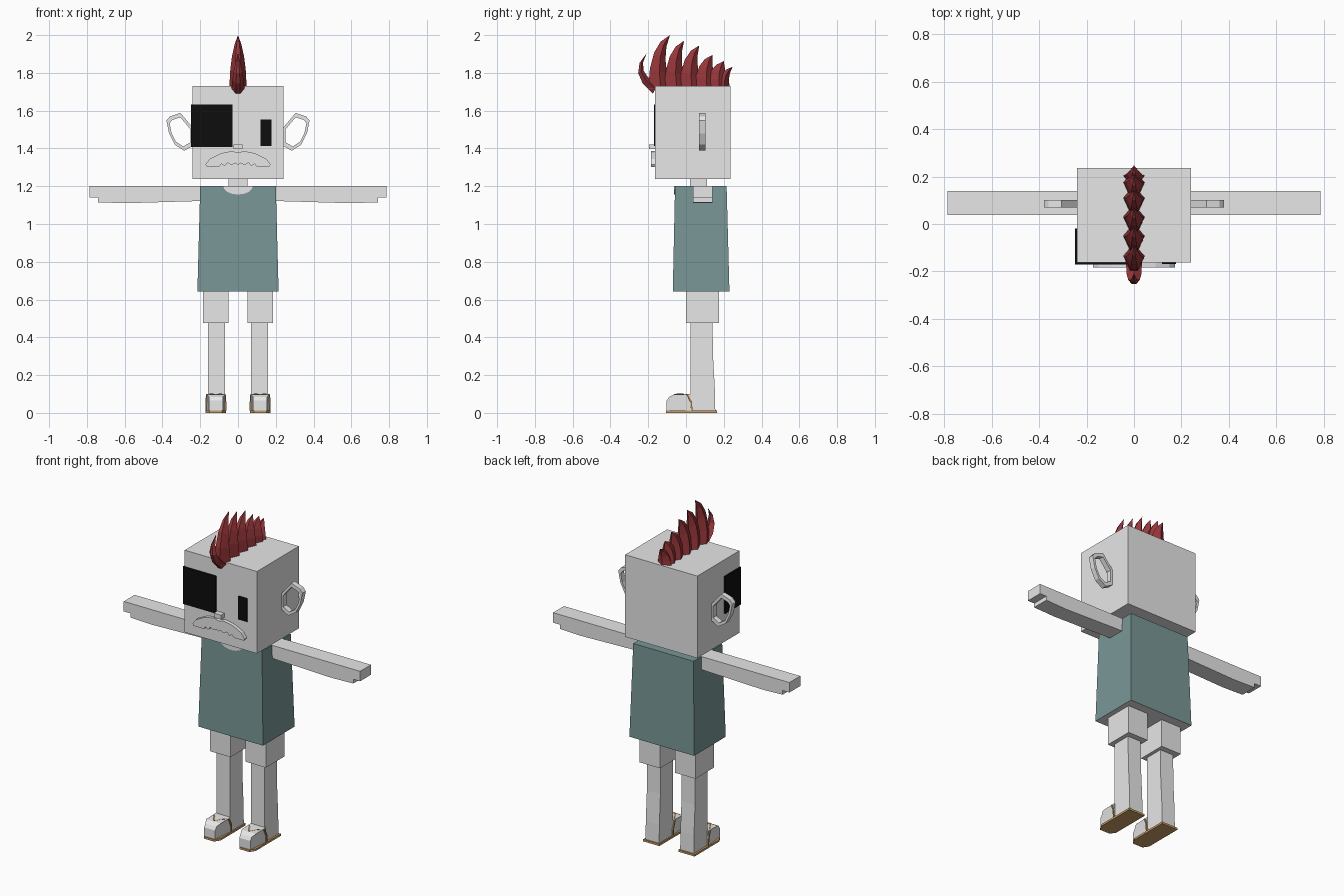
import bpy, bmesh, math
from mathutils import Vector

cube = bpy.data.objects.get("Cube")
if cube:
    bpy.data.objects.remove(cube, do_unlink=True)


def material(name, color):
    m = bpy.data.materials.new(name)
    m.use_nodes = True
    m.diffuse_color = (*color, 1)
    m.node_tree.nodes["Principled BSDF"].inputs["Base Color"].default_value = (*color, 1)
    return m


GREY = material("light grey", (0.8, 0.8, 0.8))
TEAL = material("muted teal", (0.19, 0.31, 0.305))
RED = material("dark red", (0.31, 0.037, 0.042))
BLACK = material("black", (0.004, 0.004, 0.004))
TAN = material("tan", (0.6, 0.34, 0.13))


def build(name, verts, faces, mat):
    me = bpy.data.meshes.new(name)
    me.from_pydata([tuple(v) for v in verts], [], faces)
    bm = bmesh.new()
    bm.from_mesh(me)
    bmesh.ops.recalc_face_normals(bm, faces=bm.faces)
    bm.to_mesh(me)
    bm.free()
    me.materials.append(mat)
    ob = bpy.data.objects.new(name, me)
    bpy.context.collection.objects.link(ob)
    return ob


def place(axis, u, v, d):
    return {"x": (d, u, v), "y": (u, d, v), "z": (u, v, d)}[axis]


def prism(name, pts, axis, a, b, mat):
    """Extrude a 2D outline along an axis from a to b."""
    n = len(pts)
    verts = [place(axis, u, v, d) for d in (a, b) for u, v in pts]
    faces = [tuple(range(n)), tuple(range(n, 2 * n))]
    faces += [(i, (i + 1) % n, (i + 1) % n + n, i + n) for i in range(n)]
    return build(name, verts, faces, mat)


def box(name, x, y, z, mat, top_x=None, top_y=None):
    """Box from ranges, with optional different ranges at the top."""
    verts = []
    for h, xs, ys in ((z[0], x, y), (z[1], top_x or x, top_y or y)):
        verts += [(xs[0], ys[0], h), (xs[1], ys[0], h), (xs[1], ys[1], h), (xs[0], ys[1], h)]
    faces = [(0, 1, 2, 3), (4, 5, 6, 7)] + [(i, (i + 1) % 4, (i + 1) % 4 + 4, i + 4) for i in range(4)]
    return build(name, verts, faces, mat)


def mirrored(ob, name):
    """Copy an object to the other side of x = 0."""
    other = ob.copy()
    other.data = ob.data.copy()
    other.name = name
    for v in other.data.vertices:
        v.co.x = -v.co.x
    other.data.flip_normals()
    bpy.context.collection.objects.link(other)


def pair(ob, part):
    ob.name = "left_" + part
    mirrored(ob, "right_" + part)


# Head and neck
box("head", (-0.24, 0.24), (-0.163, 0.235), (1.237, 1.73), GREY)
box("neck", (-0.05, 0.05), (0.02, 0.112), (1.17, 1.25), GREY)

# Shirt, grey underneath
shirt = box("shirt", (-0.215, 0.215), (-0.07, 0.23), (0.642, 1.2), TEAL, (-0.2, 0.2), (-0.058, 0.215))
shirt.data.materials.append(GREY)
for f in shirt.data.polygons:
    if f.normal.z < -0.9:
        f.material_index = 1

# Round neckline
arc = [(0.078 * math.cos(a), 1.2 + 0.044 * math.sin(a)) for a in [-math.pi * i / 8 for i in range(9)]]
prism("neckline", arc, "y", -0.064, -0.057, GREY)

# Arms with a stepped hand
arm = [(0.19, 1.2), (0.785, 1.2), (0.785, 1.14), (0.74, 1.14), (0.74, 1.115), (0.6, 1.11), (0.19, 1.122)]
pair(prism("arm", arm, "y", 0.037, 0.14, GREY), "arm")

# Trouser legs and lower legs
pair(box("trouser_leg", (0.05, 0.185), (0.0, 0.175), (0.475, 0.66), GREY), "trouser_leg")
leg = [(0.025, 0.5), (0.025, 0.012), (0.155, 0.012), (0.153, 0.12), (0.143, 0.3), (0.14, 0.5)]
pair(prism("leg", leg, "x", 0.07, 0.16, GREY), "leg")

# Feet, narrowed at the toes
FX = 0.117
foot = [(0.03, 0.012), (-0.102, 0.012), (-0.102, 0.065), (-0.09, 0.084), (-0.065, 0.097), (0.03, 0.1)]
foot = prism("foot", foot, "x", FX - 0.049, FX + 0.049, GREY)
for v in foot.data.vertices:
    if v.co.y < -0.08:
        v.co.x = FX + (v.co.x - FX) * 0.75
pair(foot, "foot")

# Sandal soles and straps
half = [(0.054, 0.163), (0.054, -0.075), (0.033, -0.107)]
sole = [(FX + x, y) for x, y in half] + [(FX - x, y) for x, y in reversed(half)]
pair(prism("sole", sole, "z", 0, 0.012, TAN), "sole")


def strap(side):
    path = [(0.05, 0.03, 0.01), (0.05, 0.028, 0.055), (0.048, 0.01, 0.095), (0.025, -0.02, 0.1), (0, -0.06, 0.099)]
    verts, faces = [], []
    for x, y, z in path:
        verts += [(FX + side * (x + dx), y + dy, z + dz)
                  for dx, dy, dz in ((0.005, -0.004, 0.002), (0.005, 0.004, 0.002),
                                     (-0.004, 0.004, -0.003), (-0.004, -0.004, -0.003))]
    for k in range(len(path) - 1):
        faces += [(4 * k + i, 4 * k + (i + 1) % 4, 4 * k + 4 + (i + 1) % 4, 4 * k + 4 + i) for i in range(4)]
    n = len(verts)
    return build("strap", verts, faces + [(0, 1, 2, 3), (n - 4, n - 3, n - 2, n - 1)], TAN)


pair(strap(1), "outer_strap")
pair(strap(-1), "inner_strap")

# Hollow ears
outer = [(0.235, 1.505), (0.305, 1.588), (0.36, 1.57), (0.379, 1.548), (0.365, 1.48),
         (0.335, 1.42), (0.285, 1.388), (0.235, 1.415)]
mid = Vector((0.307, 1.488))
inner = [mid + (Vector(p) - mid) * 0.77 for p in outer]
n = len(outer)
verts = [(p[0], y, p[1]) for y in (0.07, 0.102) for loop in (outer, inner) for p in loop]
faces = []
for i in range(n):
    j = (i + 1) % n
    for a, b in ((0, n), (2 * n, 3 * n), (0, 2 * n), (n, 3 * n)):
        faces.append((a + i, a + j, b + j, b + i))
pair(build("ear", verts, faces, GREY), "ear")

# Eye patch wrapping the corner, and the other eye
box("eye_patch_front", (-0.248, -0.03), (-0.17, -0.162), (1.408, 1.632), BLACK)
box("eye_patch_side", (-0.248, -0.239), (-0.17, -0.02), (1.408, 1.632), BLACK)
box("left_eye", (0.118, 0.178), (-0.169, -0.162), (1.412, 1.552), BLACK)

# Nose and moustache
box("nose", (-0.024, 0.024), (-0.195, -0.16), (1.396, 1.422), GREY)
half = [(0.03, 1.386), (0.09, 1.375), (0.15, 1.345), (0.173, 1.315), (0.165, 1.303), (0.1, 1.303),
        (0.088, 1.318), (0.07, 1.306), (0.055, 1.324), (0.035, 1.312), (0.015, 1.322)]
outline = [(0, 1.377)] + half + [(0, 1.314)] + [(-x, z) for x, z in reversed(half)]
prism("moustache", outline, "y", -0.184, -0.16, GREY)


# Mohawk: curved spikes with diamond sections
def bezier(a, c, b, t):
    return Vector(a) * (1 - t) ** 2 + Vector(c) * 2 * t * (1 - t) + Vector(b) * t * t


def spike(name, front, front_ctrl, back, back_ctrl, tip, width):
    verts, faces = [], []
    levels = (0, 0.25, 0.5, 0.75)
    for t in levels:
        f, b = bezier(front, front_ctrl, tip, t), bezier(back, back_ctrl, tip, t)
        m = f.lerp(b, 0.55)
        w = width * (1 - t ** 1.7)
        verts += [(w * 0.35, *f), (w, *m), (0, *b), (-w, *m), (-w * 0.35, *f)]
    verts.append((0, *tip))
    for k in range(len(levels)):
        for i in range(5):
            j = (i + 1) % 5
            if k < len(levels) - 1:
                faces.append((5 * k + i, 5 * k + j, 5 * k + 5 + j, 5 * k + 5 + i))
            else:
                faces.append((5 * k + i, 5 * k + j, len(verts) - 1))
    build(name, verts, faces + [(0, 1, 2, 3, 4)], RED)


spike("mohawk_front_curl", (-0.175, 1.69), (-0.315, 1.80), (-0.15, 1.74), (-0.27, 1.80), (-0.208, 1.905), 0.034)
base = 1.715
starts = (-0.2, -0.115, -0.035, 0.045, 0.11, 0.165)
tips = ((-0.085, 2.0), (-0.01, 1.97), (0.07, 1.945), (0.14, 1.895), (0.2, 1.862), (0.247, 1.832))
for i, (y, tip) in enumerate(zip(starts, tips)):
    h = tip[1] - base
    end = min(y + 0.12, 0.233)
    spike(f"mohawk_spike_{i + 1}", (y, base), (y + 0.005, base + 0.85 * h),
          (end, base), (end - 0.055 + i * 0.008, base + 0.6 * h), tip, 0.046)
